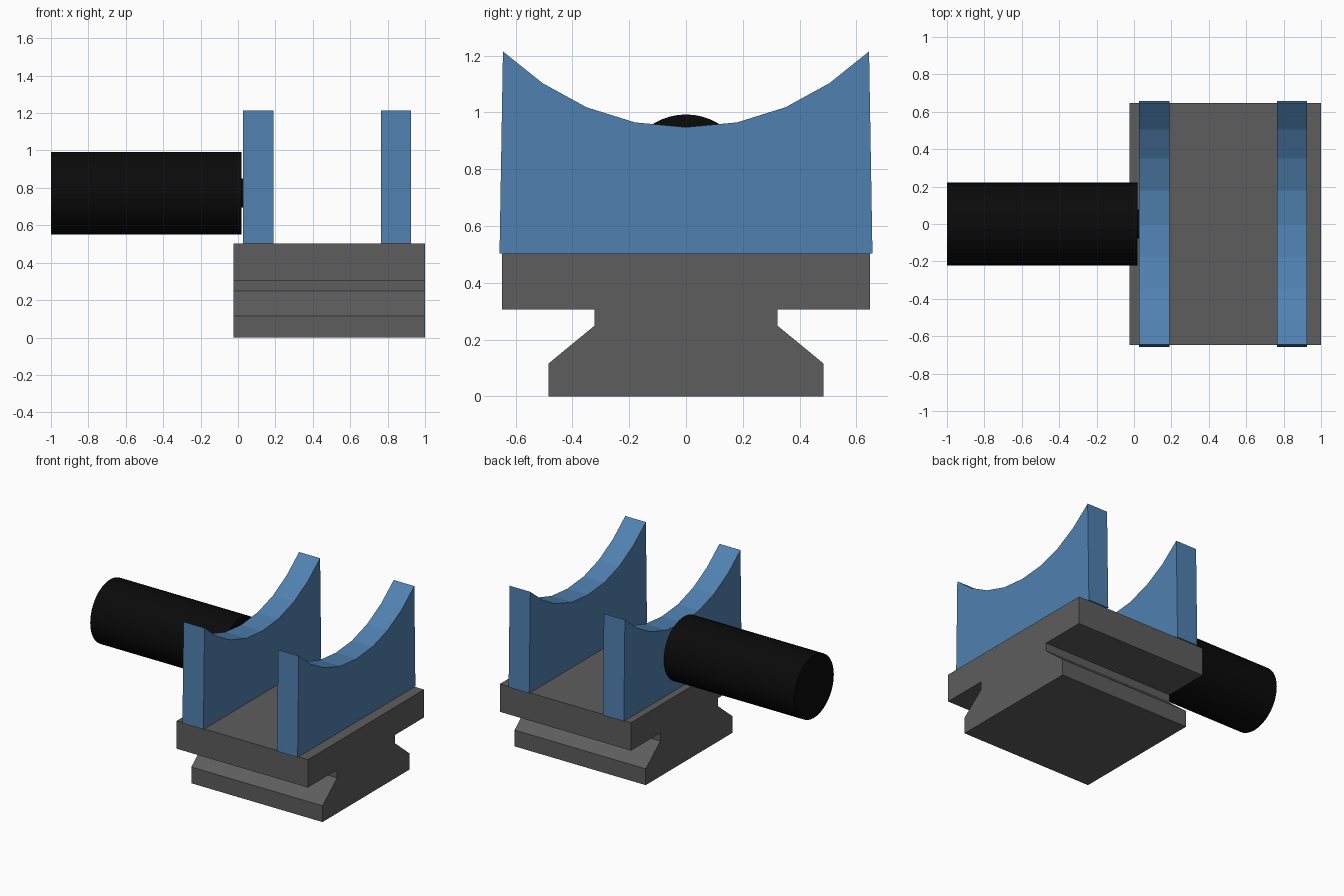
import bpy, bmesh, math

if "Cube" in bpy.data.objects:
    bpy.data.objects.remove(bpy.data.objects["Cube"])


def material(name, rgb):
    m = bpy.data.materials.new(name)
    m.diffuse_color = (*rgb, 1)
    m.use_nodes = True
    m.node_tree.nodes["Principled BSDF"].inputs["Base Color"].default_value = m.diffuse_color
    return m


BLUE = material("blue", (0.08, 0.22, 0.44))
BLACK = material("black", (0.003, 0.003, 0.003))
GREY = material("dark_grey", (0.11, 0.11, 0.11))
AXIS_Z = 0.772  # height of handle and pin hole


def finish(name, bm, mat):
    bmesh.ops.recalc_face_normals(bm, faces=bm.faces)
    mesh = bpy.data.meshes.new(name)
    bm.to_mesh(mesh)
    bm.free()
    if mat:
        mesh.materials.append(mat)
    ob = bpy.data.objects.new(name, mesh)
    bpy.context.collection.objects.link(ob)
    return ob


def extrude_half(name, half, x0, x1, mat):
    """Mirror a half profile (y, z) across y = 0 and extrude it along x."""
    pts = half + [(-y, z) for y, z in reversed(half) if y > 0]
    bm = bmesh.new()
    face = bm.faces.new([bm.verts.new((x0, y, z)) for y, z in pts])
    new = bmesh.ops.extrude_face_region(bm, geom=[face])["geom"]
    verts = [v for v in new if isinstance(v, bmesh.types.BMVert)]
    bmesh.ops.translate(bm, verts=verts, vec=(x1 - x0, 0, 0))
    return finish(name, bm, mat)


def rod(name, r, x0, x1, mat, sides=48):
    """Cylinder along x."""
    ob_bm = bmesh.new()
    bmesh.ops.create_cone(ob_bm, cap_ends=True, segments=sides,
                          radius1=r, radius2=r, depth=x1 - x0)
    for v in ob_bm.verts:
        x, y, z = v.co
        v.co = ((x0 + x1) / 2 + z, y, AXIS_Z + x)
    return finish(name, ob_bm, mat)


# Base with dovetail foot
extrude_half("dovetail_base",
             [(0.485, 0), (0.485, 0.115), (0.322, 0.249), (0.322, 0.306),
              (0.648, 0.306), (0.648, 0.503)], -0.025, 1.0, GREY)

# Two cradle plates with a faceted saddle on top
saddle = [(0.657, 0.503), (0.645, 1.215), (0.505, 1.103),
          (0.35, 1.018), (0.18, 0.965), (0, 0.948)]
extrude_half("inner_cradle_plate", saddle, 0.026, 0.19, BLUE)
outer = extrude_half("outer_cradle_plate", saddle, 0.765, 0.926, BLUE)

# Pin hole through the outer plate
cutter = rod("pin_hole_cutter", 0.078, 0.7, 1.0, BLUE)
cutter.hide_render = True
cutter.hide_viewport = True
cut = outer.modifiers.new("pin_hole", 'BOOLEAN')
cut.operation = 'DIFFERENCE'
cut.solver = 'EXACT'
cut.object = cutter

# Handle and the short pin joining it to the inner plate
rod("handle", 0.221, -1.0, 0.018, BLACK)
rod("handle_pin", 0.078, 0.01, 0.06, BLACK)
